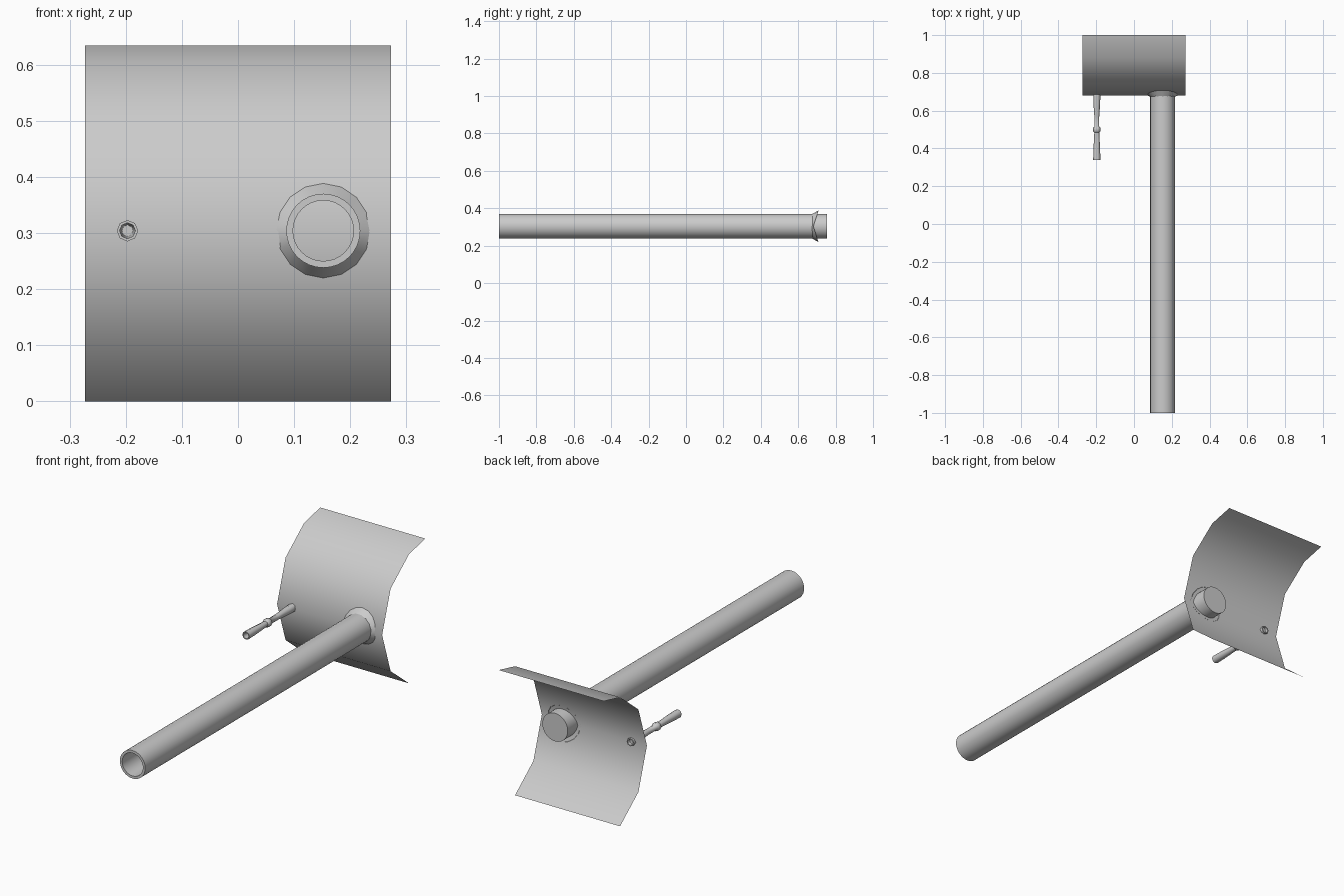
import bpy, bmesh, math
from mathutils import Vector

if "Cube" in bpy.data.objects:
    bpy.data.objects.remove(bpy.data.objects["Cube"])

grey = bpy.data.materials.new("light_grey")
grey.diffuse_color = (0.6, 0.6, 0.6, 1)
grey.use_nodes = True
grey.node_tree.nodes["Principled BSDF"].inputs["Base Color"].default_value = grey.diffuse_color


def finish(name, bm, sharp=None):
    me = bpy.data.meshes.new(name)
    bm.to_mesh(me)
    bm.free()
    me.materials.append(grey)
    ob = bpy.data.objects.new(name, me)
    bpy.context.collection.objects.link(ob)
    bpy.ops.object.select_all(action='DESELECT')
    ob.select_set(True)
    bpy.context.view_layer.objects.active = ob
    if sharp is None:
        bpy.ops.object.shade_smooth()
    else:
        bpy.ops.object.shade_smooth_by_angle(angle=math.radians(sharp))
    return ob


def turned(name, x, z, profile, sides, sharp):
    """Turn (y, radius) points around an axis along y; radius 0 closes an end."""
    bm = bmesh.new()
    rings = []
    for y, r in profile:
        if r == 0:
            rings.append([bm.verts.new((x, y, z))] * sides)
        else:
            rings.append([bm.verts.new((x + r * math.cos(2 * math.pi * i / sides), y,
                                        z + r * math.sin(2 * math.pi * i / sides)))
                          for i in range(sides)])
    for a, b in zip(rings, rings[1:]):
        for i in range(sides):
            j = (i + 1) % sides
            loop = []
            for v in (a[i], a[j], b[j], b[i]):
                if v not in loop:
                    loop.append(v)
            bm.faces.new(loop)
    bmesh.ops.recalc_face_normals(bm, faces=bm.faces)
    return finish(name, bm, sharp)


# Curved plate: a single bent sheet, longer at the top
AXIS_Z, R, CY = 0.303, 0.33, 1.01
arc = [(CY - R * math.cos(math.radians(a)), AXIS_Z + R * math.sin(math.radians(a)))
       for a in (-66.7, -36, 0, 36, 66.7)] + [(1.0, 0.634)]
bm = bmesh.new()
cols = 6
grid = [[bm.verts.new((-0.273 + 0.546 * i / cols, y, z)) for i in range(cols + 1)]
        for y, z in arc]
for lo, hi in zip(grid, grid[1:]):
    for i in range(cols):
        bm.faces.new((lo[i], lo[i + 1], hi[i + 1], hi[i]))
finish("curved_plate", bm)


def plate_y(z):
    for (y0, z0), (y1, z1) in zip(arc, arc[1:]):
        if z0 <= z <= z1:
            return y0 + (y1 - y0) * (z - z0) / (z1 - z0)
    return 1.0


# Long pipe: open bore at the front, closed and just through the plate at the back
PX, PZ = 0.152, 0.304
turned("long_pipe", PX, PZ,
       [(0.70, 0), (0.70, 0.054), (-1, 0.054), (-1, 0.066), (0.755, 0.066), (0.755, 0)],
       32, 30)

# Raised skirt where the pipe meets the plate
bm = bmesh.new()
n = 16
inner, outer = [], []
for i in range(n):
    c, s = math.cos(2 * math.pi * i / n), math.sin(2 * math.pi * i / n)
    inner.append(bm.verts.new((PX + 0.065 * c, 0.674, PZ + 0.065 * s)))
    z = PZ + 0.085 * s
    outer.append(bm.verts.new((PX + 0.085 * c, plate_y(z) + 0.001, z)))
for i in range(n):
    j = (i + 1) % n
    bm.faces.new((inner[i], outer[i], outer[j], inner[j]))
bm.normal_update()
if sum((f.normal for f in bm.faces), Vector()).y > 0:
    bmesh.ops.reverse_faces(bm, faces=bm.faces)
finish("pipe_skirt", bm)

# Small waisted nozzle: hollow front, ring at mid length, hollow back end
turned("small_nozzle", -0.197, 0.304,
       [(0.55, 0), (0.55, 0.010), (0.34, 0.014), (0.34, 0.019), (0.39, 0.018),
        (0.485, 0.013), (0.49, 0.019), (0.51, 0.019), (0.515, 0.013), (0.57, 0.013),
        (0.64, 0.018), (0.695, 0.019), (0.695, 0.014), (0.66, 0.010), (0.66, 0)],
       8, 50)
